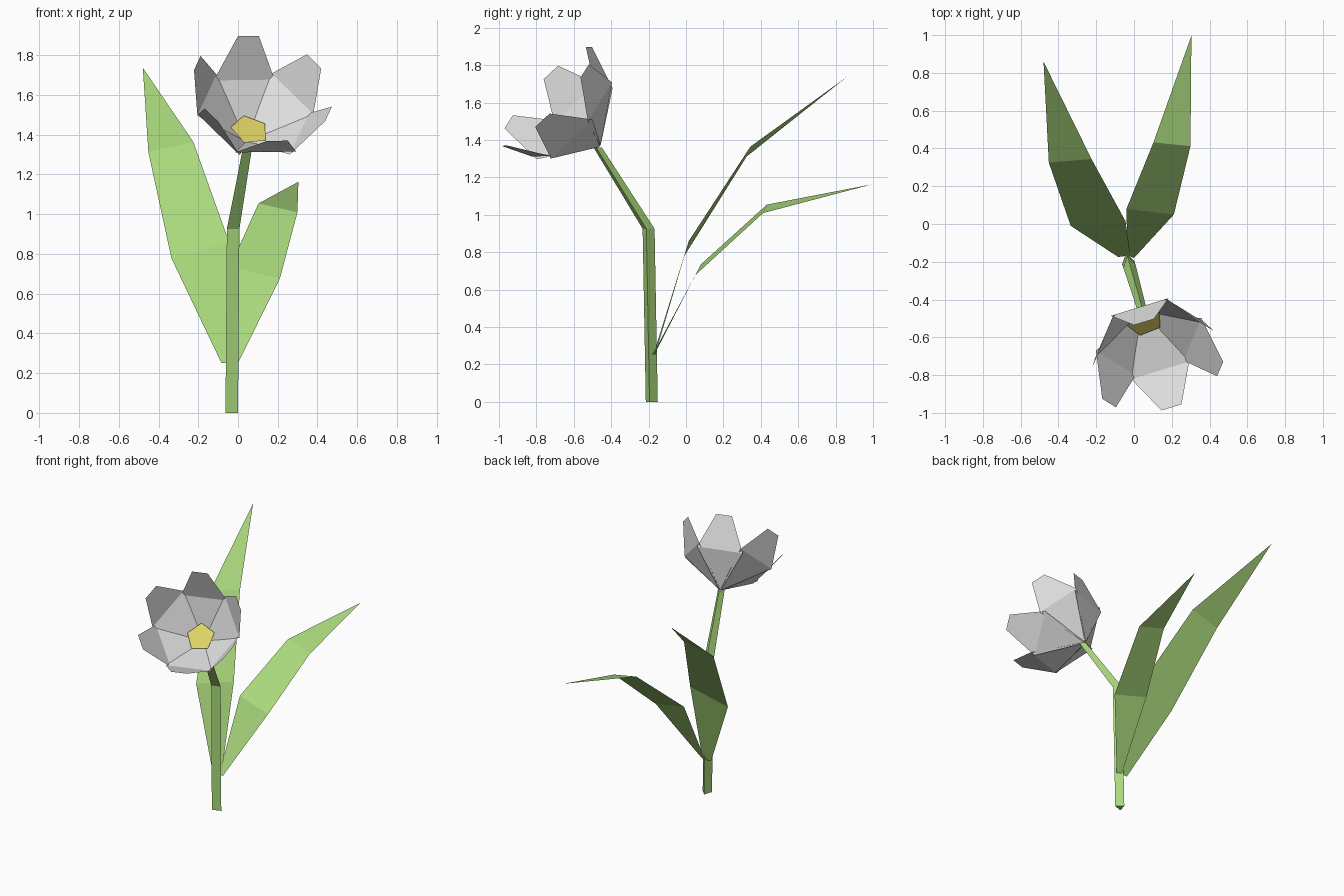
import bpy, bmesh, math
from mathutils import Vector

if "Cube" in bpy.data.objects:
    bpy.data.objects.remove(bpy.data.objects["Cube"])


def material(name, rgb):
    m = bpy.data.materials.new(name)
    m.diffuse_color = (*rgb, 1)
    m.use_nodes = True
    m.node_tree.nodes["Principled BSDF"].inputs["Base Color"].default_value = m.diffuse_color
    return m


GREEN = material("leaf green", (0.40, 0.69, 0.20))
WHITE = material("petal white", (0.75, 0.75, 0.75))
YELLOW = material("pollen yellow", (0.75, 0.66, 0.13))


def build(name, verts, faces, mat):
    mesh = bpy.data.meshes.new(name)
    mesh.from_pydata([tuple(v) for v in verts], [], faces)
    mesh.materials.append(mat)
    ob = bpy.data.objects.new(name, mesh)
    bpy.context.collection.objects.link(ob)
    return ob


# Bent three-sided stem: triangle section carried along three centres
section = [(-0.028, -0.028), (0.035, -0.008), (-0.007, 0.036)]
path = [(-0.035, -0.187, 0, 1), (-0.028, -0.204, 0.925, 1), (0.05, -0.475, 1.36, 0.7)]
verts = [(x + s * a, y + s * b, z) for x, y, z, s in path for a, b in section]
faces = [(k + i, k + (i + 1) % 3, k + 3 + (i + 1) % 3, k + 3 + i) for k in (0, 3) for i in range(3)]
build("stem", verts, faces + [(2, 1, 0), (6, 7, 8)], GREEN)

# Leaves: three cross pairs closing to a pointed tip
strip = [(0, 1, 3, 2), (2, 3, 5, 4), (4, 5, 6)]
build("left_leaf", [(-0.083, -0.175, 0.25), (-0.02, -0.165, 0.25),
                    (-0.335, -0.01, 0.778), (-0.045, 0.015, 0.86),
                    (-0.451, 0.325, 1.312), (-0.225, 0.344, 1.364),
                    (-0.479, 0.86, 1.737)], strip, GREEN)
build("right_leaf", [(-0.035, -0.165, 0.26), (0.0, -0.18, 0.25),
                     (-0.04, 0.08, 0.735), (0.211, 0.05, 0.677),
                     (0.103, 0.432, 1.054), (0.299, 0.412, 1.009),
                     (0.304, 0.997, 1.163)], strip, GREEN)

# Flower frame: axis tilted forward, u towards the top petal, v to the right
axis = Vector((0.21, -0.714, 0.668)).normalized()
u = Vector((-0.206, 0.636, 0.743)).normalized()
v = u.cross(axis)
base = Vector((0.1255, -0.745, 1.633)) - 0.395 * axis


def at(angle, out, side, height):
    radial = math.cos(angle) * u + math.sin(angle) * v
    across = -math.sin(angle) * u + math.cos(angle) * v
    return base + out * radial + side * across + height * axis


# Six cupped petals, alternating inner and outer
for i in range(6):
    a = i * math.pi / 3
    r, h = (0.245, 0.185) if i % 2 == 0 else (0.26, 0.205)
    rings = [(0.008, 0.008, 0), (r, 0.16, h), (0.355, 0.055, 0.395)]
    pts = [at(a, out, s * w, z) for out, w, z in rings for s in (-1, 1)]
    build(f"petal_{i + 1}", pts, [(0, 1, 3, 2), (2, 3, 5, 4)], WHITE)

# Five-sided yellow flower centre
pts = [at(math.radians(-79 + 72 * i), 0.098, 0, 0.082) for i in range(5)]
build("flower_centre", pts, [(4, 3, 2, 1, 0)], YELLOW)
